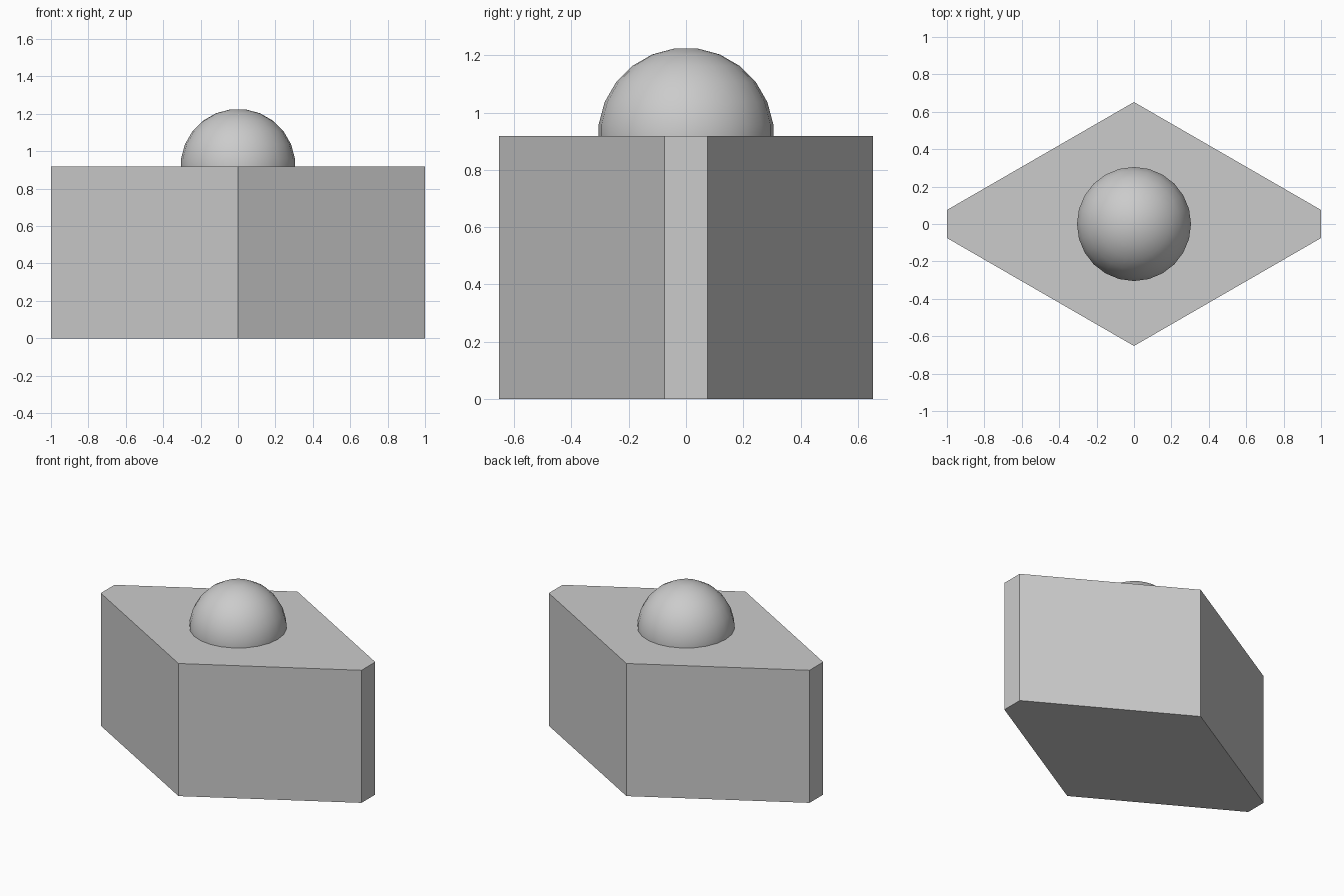
import bpy
import bmesh
from math import sin, cos, pi, radians

if "Cube" in bpy.data.objects:
    bpy.data.objects.remove(bpy.data.objects["Cube"], do_unlink=True)

grey = bpy.data.materials.new("light grey")
grey.use_nodes = True
colour = (0.6, 0.6, 0.6, 1)
grey.diffuse_color = colour
grey.node_tree.nodes["Principled BSDF"].inputs["Base Color"].default_value = colour

HEIGHT = 0.919
RADIUS = 0.3075
SIDES = 24


def finish(name, bm):
    bmesh.ops.recalc_face_normals(bm, faces=bm.faces)
    mesh = bpy.data.meshes.new(name)
    bm.to_mesh(mesh)
    bm.free()
    mesh.materials.append(grey)
    obj = bpy.data.objects.new(name, mesh)
    bpy.context.collection.objects.link(obj)
    return obj


# Diamond block with blunted left and right ends
outline = [(0, -0.652), (1, -0.075), (1, 0.075),
           (0, 0.652), (-1, 0.075), (-1, -0.075)]
bm = bmesh.new()
base = bm.faces.new([bm.verts.new((x, y, 0)) for x, y in outline])
top = bmesh.ops.extrude_face_region(bm, geom=[base], use_keep_orig=True)
bmesh.ops.translate(bm, vec=(0, 0, HEIGHT),
                    verts=[v for v in top["geom"] if isinstance(v, bmesh.types.BMVert)])
finish("diamond_block", bm)

# Half-ball dome: stacked rings with a small flat cap
bm = bmesh.new()
step = 2 * pi / SIDES
tilts = [(i + 0.5) * step for i in range(SIDES // 4)]
levels = [(RADIUS * sin(t), RADIUS * cos(t)) for t in tilts]
levels.append((levels[-1][0], 0))
rings = [[bm.verts.new((r * cos(k * step), r * sin(k * step), HEIGHT + z))
          for k in range(SIDES)] for r, z in levels]
bm.faces.new(rings[0])
bm.faces.new(rings[-1])
for upper, lower in zip(rings, rings[1:]):
    for k in range(SIDES):
        n = (k + 1) % SIDES
        bm.faces.new((upper[k], lower[k], lower[n], upper[n]))
dome = finish("dome", bm)
bpy.ops.object.select_all(action="DESELECT")
dome.select_set(True)
bpy.context.view_layer.objects.active = dome
bpy.ops.object.shade_smooth_by_angle(angle=radians(30))
